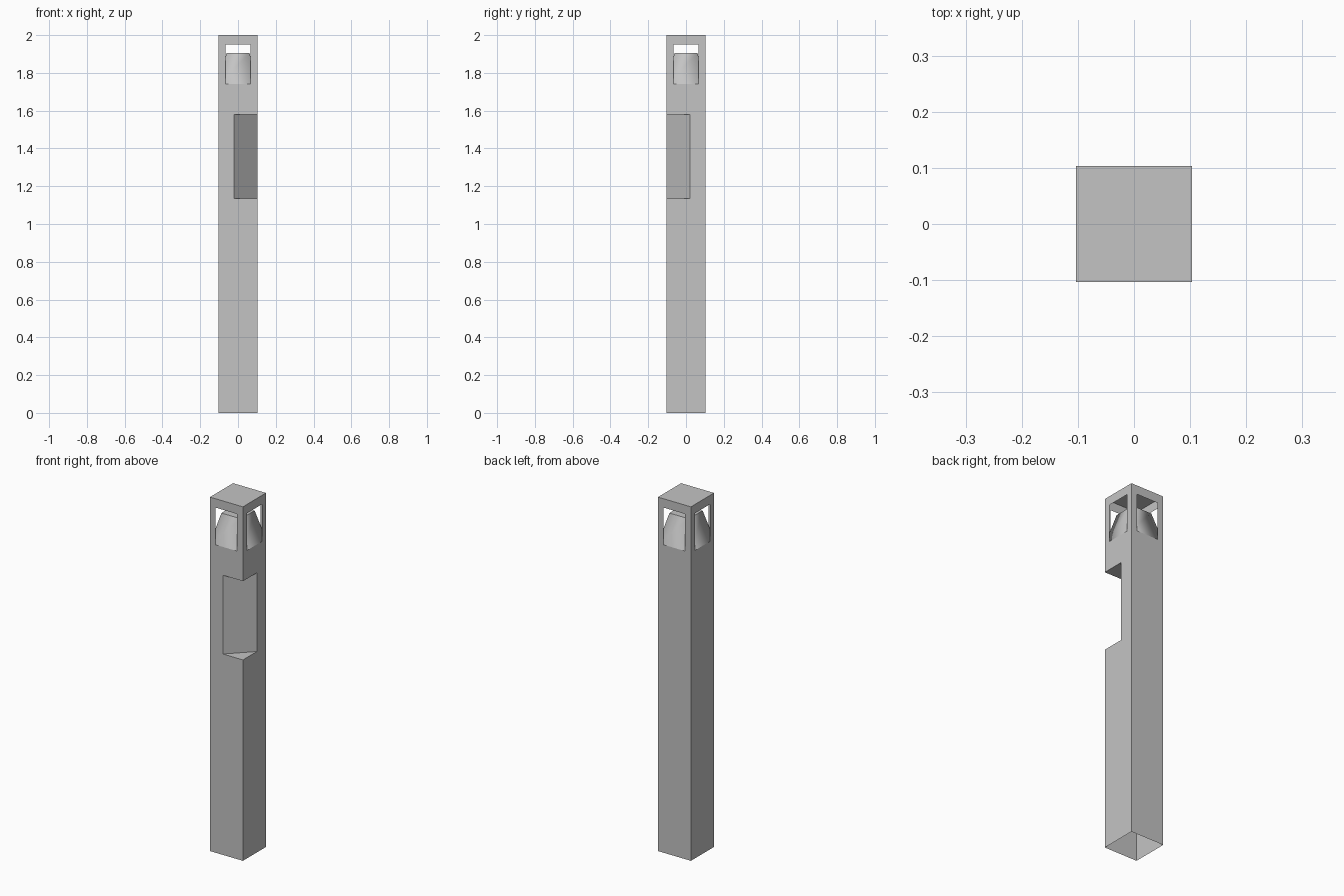
import bpy
import bmesh

if "Cube" in bpy.data.objects:
    bpy.data.objects.remove(bpy.data.objects["Cube"], do_unlink=True)

HALF = 0.103                         # half width of the post
WIN = 0.067                          # half width of a lamp window
WIN_LOW, WIN_HIGH, TOP = 1.74, 1.95, 2.0
NOTCH_LOW, NOTCH_HIGH = 1.135, 1.58
NOTCH_SIDE = 0.022                   # where the notch ends on each wall

grey = bpy.data.materials.new("plain grey")
grey.use_nodes = True
colour = (0.55, 0.55, 0.55, 1)
grey.diffuse_color = colour
grey.node_tree.nodes["Principled BSDF"].inputs["Base Color"].default_value = colour


def flat(bm, outline, z, up=True):
    """Horizontal face over an anticlockwise outline."""
    points = outline if up else outline[::-1]
    return bm.faces.new([bm.verts.new((x, y, z)) for x, y in points])


def walls(bm, low, high, z0, z1, keep=lambda i: True):
    """Ring of wall faces between two outlines."""
    n = len(low)
    a = [bm.verts.new((x, y, z0)) for x, y in low]
    b = [bm.verts.new((x, y, z1)) for x, y in high]
    return [bm.faces.new((a[i], a[(i + 1) % n], b[(i + 1) % n], b[i]))
            for i in range(n) if keep(i)]


def square(h):
    return [(-h, -h), (h, -h), (h, h), (-h, h)]


def finish(name, bm):
    bmesh.ops.remove_doubles(bm, verts=bm.verts, dist=0.0001)
    mesh = bpy.data.meshes.new(name)
    bm.to_mesh(mesh)
    bm.free()
    mesh.materials.append(grey)
    obj = bpy.data.objects.new(name, mesh)
    bpy.context.collection.objects.link(obj)
    return obj


# Hollow post, open underneath, with a diagonal notch across one corner
body = square(HALF)
notch_a, notch_b = (-NOTCH_SIDE, -HALF), (HALF, NOTCH_SIDE)
notched = [body[0], notch_a, notch_b, body[2], body[3]]
corner = [notch_a, body[1], notch_b]

bm = bmesh.new()
walls(bm, body, body, 0, NOTCH_LOW)
walls(bm, notched, notched, NOTCH_LOW, NOTCH_HIGH)
walls(bm, body, body, NOTCH_HIGH, WIN_LOW)
flat(bm, corner, NOTCH_LOW)
flat(bm, corner, NOTCH_HIGH, up=False)
finish("post", bm)

# Lamp head: thin corner strips around four windows, then the cap
strips = []
for (x, y), (nx, ny) in zip(body, body[1:] + body[:1]):
    dx, dy = (nx - x) / (2 * HALF), (ny - y) / (2 * HALF)
    for step in (0, HALF - WIN, HALF + WIN):
        strips.append((x + dx * step, y + dy * step))

bm = bmesh.new()
walls(bm, strips, strips, WIN_LOW, WIN_HIGH, keep=lambda i: i % 3 != 1)
walls(bm, body, body, WIN_HIGH, TOP)
flat(bm, body, TOP)
finish("lamp_head", bm)

# Tapered reflector behind the windows, softly shaded round its sides
bm = bmesh.new()
sides = walls(bm, body, square(0.061), WIN_LOW, 1.905)
for face in sides:
    face.smooth = True
flat(bm, square(0.061), 1.905)
bmesh.ops.remove_doubles(bm, verts=bm.verts, dist=0.0001)
for edge in bm.edges:
    if all(v.co.z > 1.9 for v in edge.verts):
        edge.smooth = False
finish("reflector", bm)
